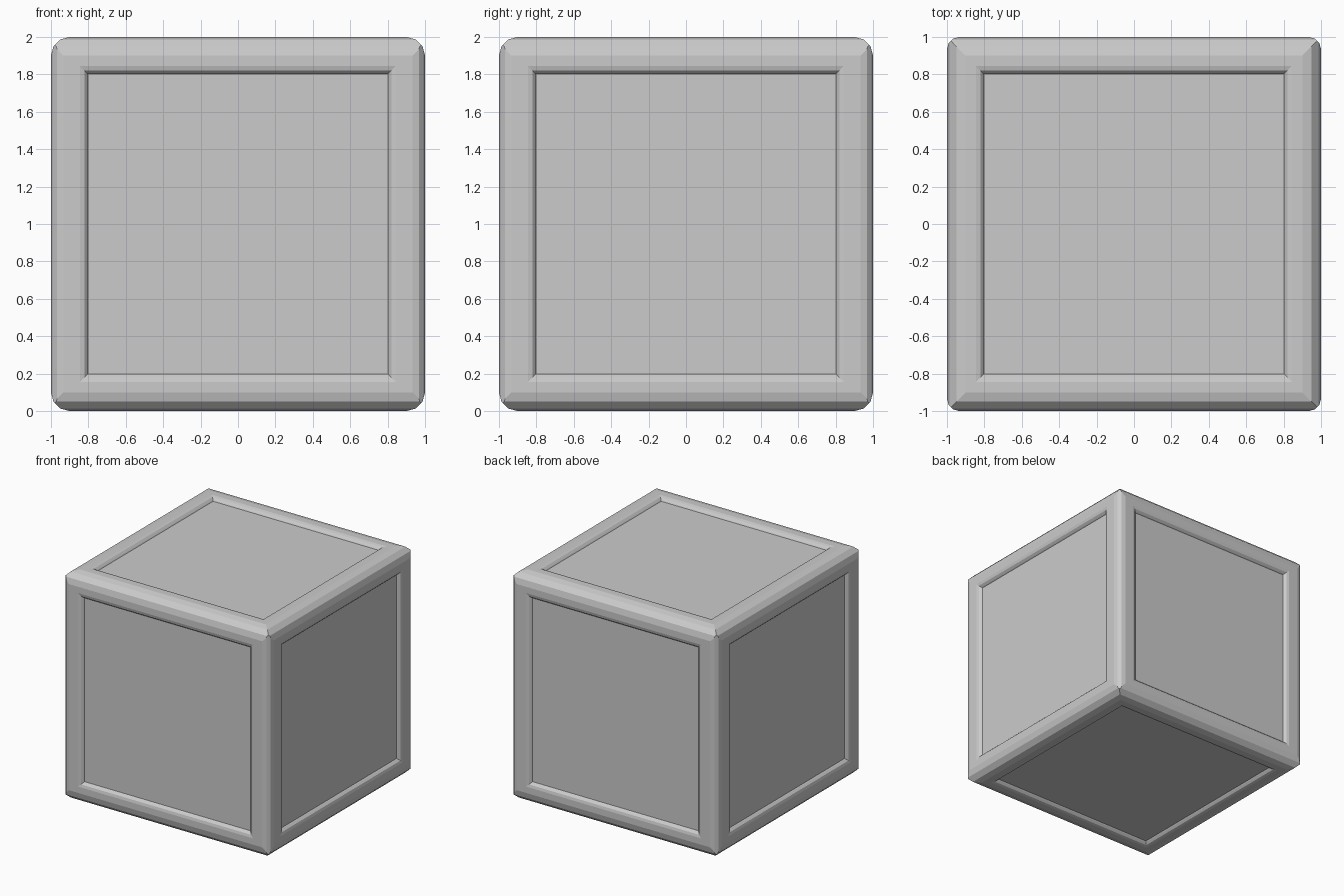
import bpy, bmesh
from math import sin, cos, radians, copysign
from mathutils import Vector

if "Cube" in bpy.data.objects:
    bpy.data.objects.remove(bpy.data.objects["Cube"])

R_HORIZONTAL, R_VERTICAL = 0.10, 0.066   # rounding of outer edges
SEGMENTS = 3
# recess rings: (half size, depth below the outer face)
RINGS = [(0.845, 0.0), (0.822, 0.006), (0.807, 0.022), (0.802, 0.03)]

bm = bmesh.new()
bmesh.ops.create_cube(bm, size=2)


def cut(point, normal):
    """Slice off everything beyond a plane and cap the hole."""
    geom = bm.verts[:] + bm.edges[:] + bm.faces[:]
    res = bmesh.ops.bisect_plane(bm, geom=geom, plane_co=point, plane_no=normal,
                                 clear_outer=True, dist=1e-6)
    edges = [e for e in res["geom_cut"] if isinstance(e, bmesh.types.BMEdge)]
    bmesh.ops.contextual_create(bm, geom=[e for e in edges if e.is_boundary])


# Round the twelve outer edges with flat facets, mitred at the corners
step = 90 / SEGMENTS
for axis in range(3):
    a, b = [i for i in range(3) if i != axis]
    r = R_VERTICAL if axis == 2 else R_HORIZONTAL
    for sa in (-1, 1):
        for sb in (-1, 1):
            for k in range(SEGMENTS):
                mid = radians((k + 0.5) * step)
                n = Vector((0, 0, 0))
                n[a], n[b] = sa * cos(mid), sb * sin(mid)
                p = Vector((0, 0, 0))
                p[a] = sa * (1 - r + r * cos(radians(k * step)))
                p[b] = sb * (1 - r + r * sin(radians(k * step)))
                cut(p, n)
bm.normal_update()

# Sink a panel with a rounded rim into each of the six sides
for axis in range(3):
    for side in (-1, 1):
        face = max(bm.faces, key=lambda f: f.calc_center_median()[axis] * side
                   if abs(f.normal[axis]) > 0.999 else -9)
        for half, depth in RINGS:
            bmesh.ops.inset_individual(bm, faces=[face], thickness=0.01)
            for v in face.verts:
                for i in range(3):
                    v.co[i] = side * (1 - depth) if i == axis else copysign(half, v.co[i])

bmesh.ops.recalc_face_normals(bm, faces=bm.faces[:])
mesh = bpy.data.meshes.new("crate_body")
bm.to_mesh(mesh)
bm.free()
crate = bpy.data.objects.new("crate_body", mesh)
crate.location.z = 1
bpy.context.collection.objects.link(crate)
